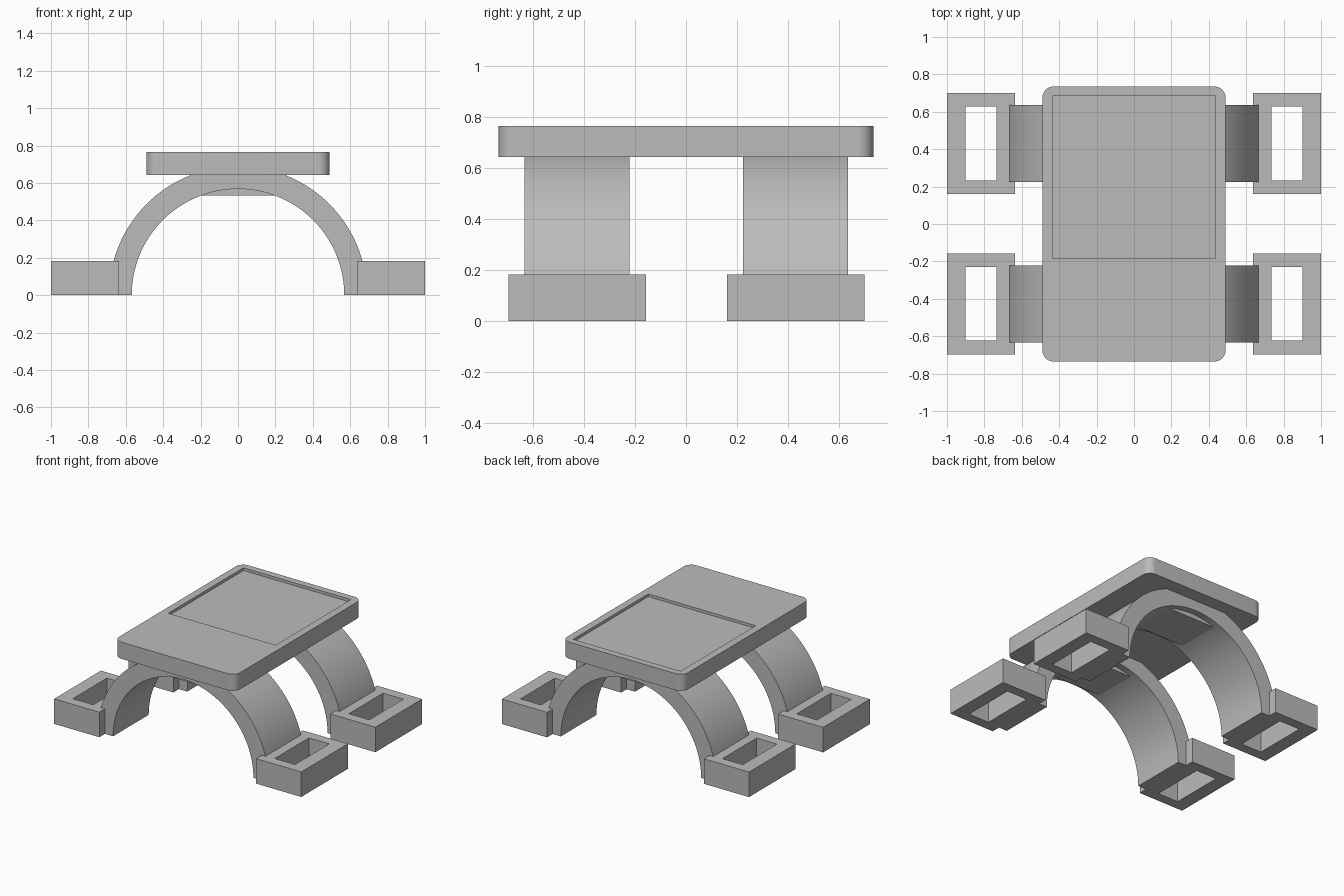
import bpy, bmesh
from math import pi, cos, sin, radians

cube = bpy.data.objects.get("Cube")
if cube:
    bpy.data.objects.remove(cube, do_unlink=True)

# Single matte grey
grey = bpy.data.materials.new("matte_grey")
grey.use_nodes = True
grey.diffuse_color = (0.5, 0.5, 0.5, 1)
grey.node_tree.nodes["Principled BSDF"].inputs["Base Color"].default_value = (0.5, 0.5, 0.5, 1)


def extrude(name, outline, offset):
    """Solid made by sweeping a closed outline of 3D points along offset."""
    bm = bmesh.new()
    face = bm.faces.new([bm.verts.new(p) for p in outline])
    swept = bmesh.ops.extrude_face_region(bm, geom=[face])["geom"]
    verts = [v for v in swept if isinstance(v, bmesh.types.BMVert)]
    bmesh.ops.translate(bm, verts=verts, vec=offset)
    bmesh.ops.recalc_face_normals(bm, faces=bm.faces)
    mesh = bpy.data.meshes.new(name)
    bm.to_mesh(mesh)
    bm.free()
    mesh.materials.append(grey)
    obj = bpy.data.objects.new(name, mesh)
    bpy.context.collection.objects.link(obj)
    return obj


def box(name, x, y, z):
    base = [(x[0], y[0], z[0]), (x[1], y[0], z[0]), (x[1], y[1], z[0]), (x[0], y[1], z[0])]
    return extrude(name, base, (0, 0, z[1] - z[0]))


def activate(obj):
    bpy.ops.object.select_all(action="DESELECT")
    obj.select_set(True)
    bpy.context.view_layer.objects.active = obj


def cut(obj, cutter):
    """Subtract the cutter and discard it."""
    cutter.hide_render = True
    mod = obj.modifiers.new("cut", "BOOLEAN")
    mod.operation, mod.solver, mod.object = "DIFFERENCE", "EXACT", cutter
    activate(obj)
    bpy.ops.object.modifier_apply(modifier=mod.name)
    bpy.data.objects.remove(cutter, do_unlink=True)


def smooth(obj):
    activate(obj)
    bpy.ops.object.shade_smooth_by_angle(angle=radians(30))


def arc(radius, start, end, steps):
    for i in range(steps + 1):
        a = start + (end - start) * i / steps
        yield radius * cos(a), radius * sin(a)


# Rounded top plate with a shallow recessed panel
HALF_X, HALF_Y, CORNER = 0.49, 0.735, 0.06
outline = []
for k, (sx, sy) in enumerate([(1, 1), (-1, 1), (-1, -1), (1, -1)]):
    for px, py in arc(CORNER, k * pi / 2, (k + 1) * pi / 2, 10):
        outline.append((sx * (HALF_X - CORNER) + px, sy * (HALF_Y - CORNER) + py, 0.643))
plate = extrude("top_plate", outline, (0, 0, 0.122))
cut(plate, box("panel_cutter", (-0.435, 0.435), (-0.185, 0.685), (0.745, 0.9)))
smooth(plate)

for end, mid in (("front", -0.427), ("back", 0.43)):
    # Half-ring arch
    ring = list(arc(0.69, 0, pi, 64)) + list(arc(0.568, pi, 0, 64))
    arch = extrude(end + "_arch", [(x, mid - 0.206, z) for x, z in ring], (0, 0.412, 0))
    smooth(arch)

    # Flat mounting block under the crown of the arch
    box(end + "_crown_block", (-0.2, 0.2), (mid - 0.16, mid + 0.16), (0.534, 0.66))

    # Open rectangular feet
    for side, s in (("left", 1), ("right", -1)):
        foot = box(f"{end}_{side}_foot", sorted((s * 0.635, s * 1.0)),
                   (mid - 0.27, mid + 0.27), (0, 0.183))
        cut(foot, box("slot_cutter", sorted((s * 0.735, s * 0.9)),
                      (mid - 0.197, mid + 0.197), (-0.1, 0.3)))
